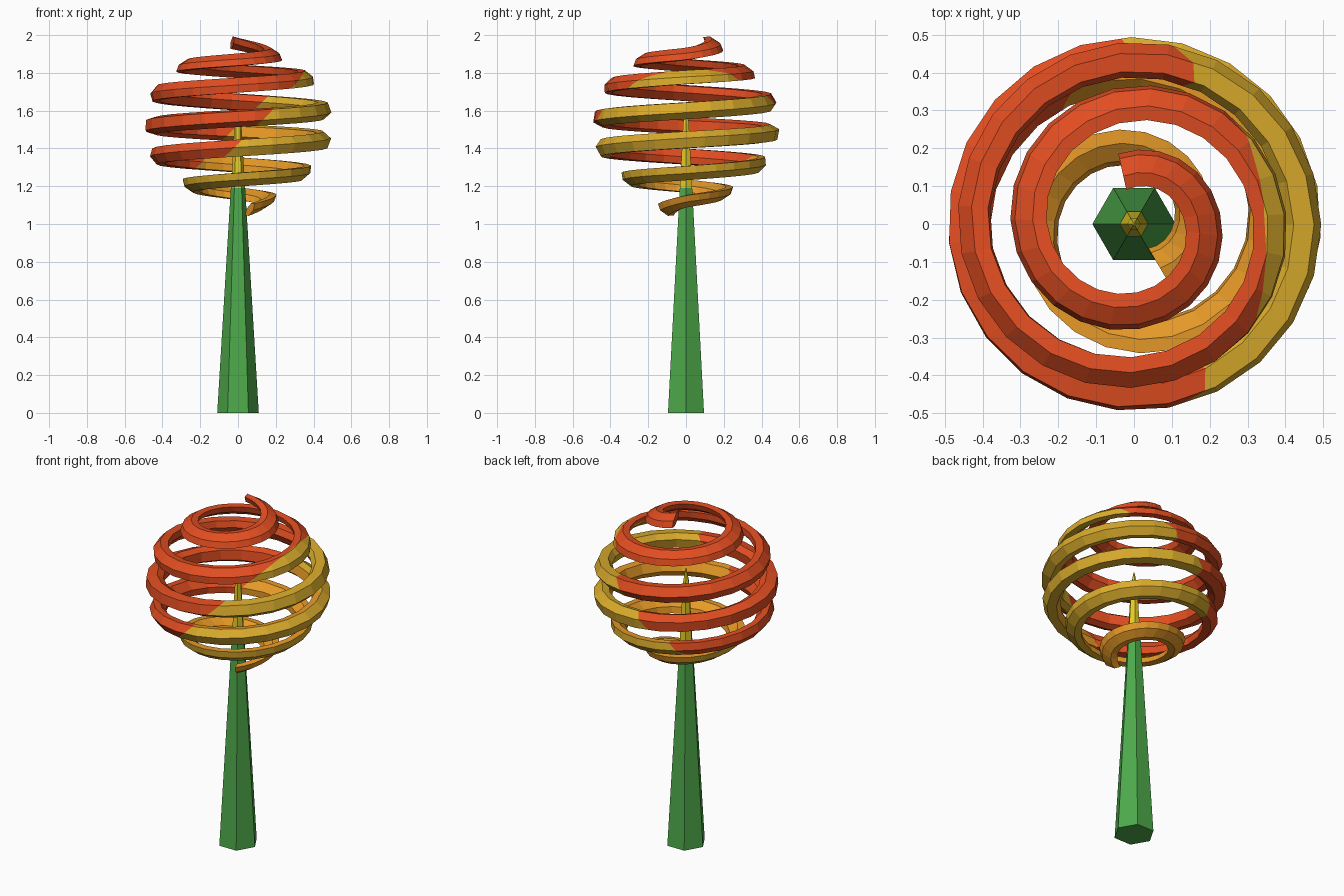
import bpy, bmesh, math
from mathutils import Vector

cube = bpy.data.objects.get("Cube")
if cube:
    bpy.data.objects.remove(cube, do_unlink=True)


def material(name, colour):
    mat = bpy.data.materials.new(name)
    mat.use_nodes = True
    mat.diffuse_color = (*colour, 1)
    mat.node_tree.nodes["Principled BSDF"].inputs["Base Color"].default_value = (*colour, 1)
    return mat


green = material("leaf green", (0.075, 0.40, 0.07))
yellow = material("pollen yellow", (0.78, 0.60, 0.02))
red = material("warm red", (0.76, 0.075, 0.015))
gold = material("gold", (0.70, 0.41, 0.025))
orange = material("orange", (0.79, 0.32, 0.02))


def skin(rings):
    """Join closed rings of points into a capped tube, one face per side."""
    bm = bmesh.new()
    rows = [[bm.verts.new(p) for p in ring] for ring in rings]
    count = len(rows[0])
    sides = []
    for a, b in zip(rows, rows[1:]):
        for j in range(count):
            k = (j + 1) % count
            sides.append((bm.faces.new((a[j], a[k], b[k], b[j])), j))
    for row in (rows[0], rows[-1]):
        bm.faces.new(row)
    bmesh.ops.recalc_face_normals(bm, faces=bm.faces)
    return bm, sides


def finish(bm, name, mats):
    mesh = bpy.data.meshes.new(name)
    bm.to_mesh(mesh)
    bm.free()
    for mat in mats:
        mesh.materials.append(mat)
    bpy.context.collection.objects.link(bpy.data.objects.new(name, mesh))


def hexagon(radius, z):
    angles = [i * math.pi / 3 for i in range(6)]
    return [(radius * math.cos(a), radius * math.sin(a), z) for a in angles]


# Stem and pistil
finish(skin([hexagon(0.11, 0), hexagon(0.038, 1.19)])[0], "stem", [green])
pistil = [hexagon(0.037, 1.19), hexagon(0.018, 1.53), hexagon(0.003, 1.61)]
finish(skin(pistil)[0], "pistil", [yellow])

# Spiral petal: half turns, ring radius, height and upward tilt in degrees
PATH = [(-0.57, 0.148, 1.97, 58), (0, 0.19, 1.91, 58), (1, 0.285, 1.85, 57),
        (2, 0.37, 1.788, 52), (3, 0.437, 1.705, 40), (4, 0.467, 1.61, 20),
        (5, 0.47, 1.52, 0), (6, 0.467, 1.435, -20), (7, 0.437, 1.345, -40),
        (8, 0.355, 1.258, -50), (9, 0.255, 1.19, -55), (10, 0.16, 1.11, -58),
        (10.33, 0.13, 1.066, -58)]
STEPS = 124


def sample(h):
    for a, b in zip(PATH, PATH[1:]):
        if h <= b[0]:
            break
    t = (h - a[0]) / (b[0] - a[0])
    return [p + t * (q - p) for p, q in zip(a[1:], b[1:])]


def petal_ring(h):
    r, z, tilt = sample(h)
    nr, nz = math.cos(math.radians(tilt)), math.sin(math.radians(tilt))
    # The flat ribbon at the poles swells to a rounded band at the equator
    swell = nr * nr
    half = 0.062 - 0.016 * swell
    inset = 0.028
    outer, edge, inner = 0.005 + 0.016 * swell, -0.004 - 0.03 * swell, -0.02 - 0.05 * swell
    section = [(-half, edge), (-inset, outer), (inset, outer),
               (half, edge), (inset, inner), (-inset, inner)]
    angle = -h * math.pi
    ring = []
    for down, away in section:
        pr = r + nz * down + nr * away
        ring.append((pr * math.cos(angle), pr * math.sin(angle), z - nr * down + nz * away))
    return ring


first, last = PATH[0][0], PATH[-1][0]
bm, sides = skin([petal_ring(first + (last - first) * i / STEPS) for i in range(STEPS + 1)])

# Gold outside, orange at the foot and inside the lower half
for face in bm.faces:
    face.material_index = 1 if face.calc_center_median().z > 1.19 else 2
for face, side in sides:
    if side > 2 and face.calc_center_median().z < 1.5:
        face.material_index = 2

# Red beyond a slanting cut
origin, normal = Vector((0, 0, 1.478)), Vector((1, 0.12, -1.03))
bmesh.ops.bisect_plane(bm, geom=bm.verts[:] + bm.edges[:] + bm.faces[:],
                       plane_co=origin, plane_no=normal)
for face in bm.faces:
    mid = face.calc_center_median()
    if mid.z > 1.26 and (mid - origin).dot(normal) < 0:
        face.material_index = 0
finish(bm, "spiral_petal", [red, gold, orange])
